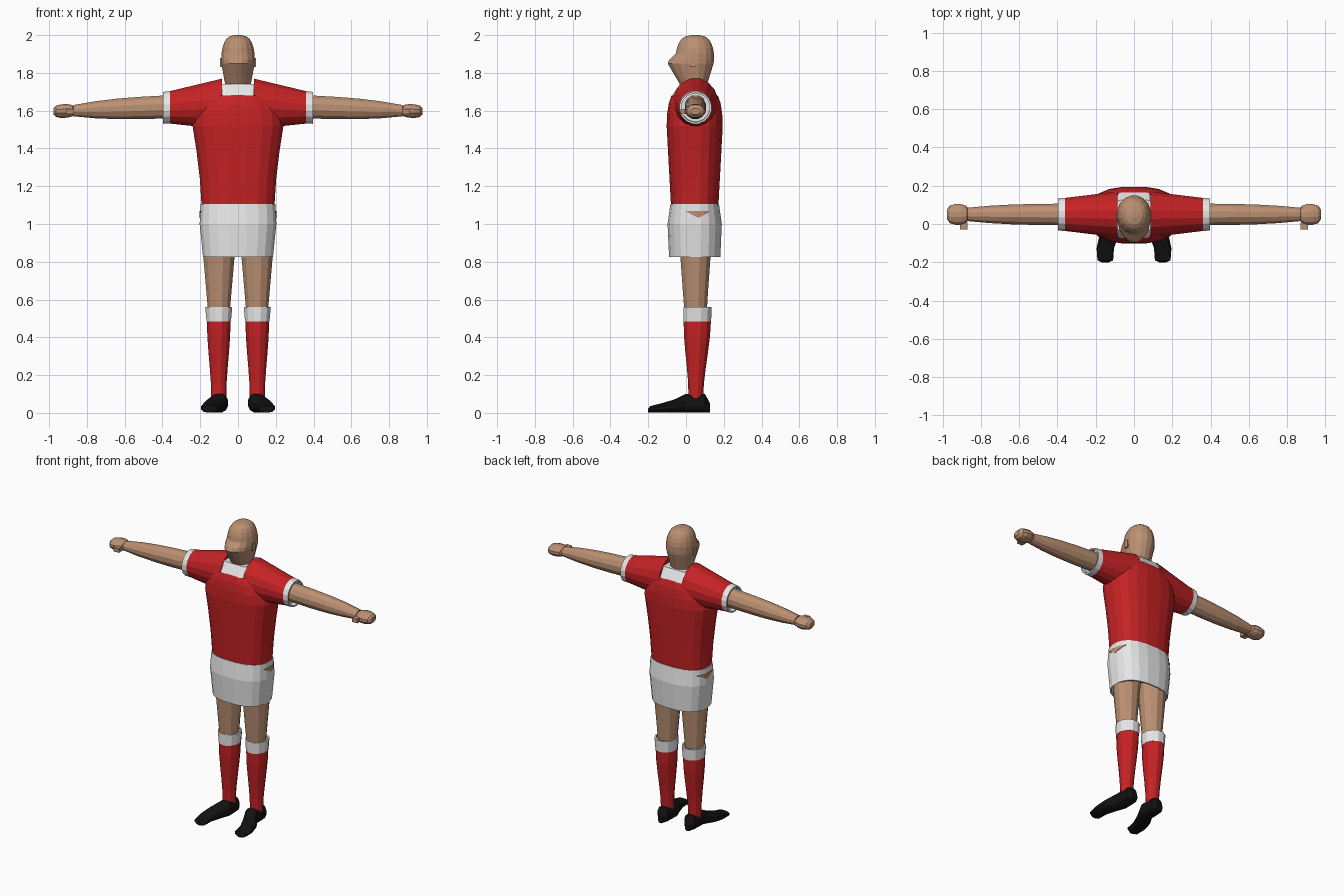
import bpy, bmesh
from math import sin, cos, pi, copysign

if "Cube" in bpy.data.objects:
    bpy.data.objects.remove(bpy.data.objects["Cube"])

SPINE = 0.05   # depth of the body's middle line
HEM = 0.01     # cloth thickness at open ends


def material(name, rgb):
    mat = bpy.data.materials.new(name)
    mat.use_nodes = True
    mat.diffuse_color = (*rgb, 1)
    mat.node_tree.nodes["Principled BSDF"].inputs["Base Color"].default_value = (*rgb, 1)
    return mat


skin = material("skin", (0.5, 0.28, 0.17))
red = material("red cloth", (0.56, 0.016, 0.018))
white = material("white cloth", (0.82, 0.82, 0.82))
black = material("black leather", (0.006, 0.006, 0.006))


def steps(count):
    return [i / count for i in range(count + 1)]


def mix(start, end, t):
    return start + (end - start) * t


def ease(t):
    return t * t * (3 - 2 * t)


def power(value, squareness):
    return copysign(abs(value) ** (2 / squareness), value)


def finish(name, bm, mat):
    bmesh.ops.recalc_face_normals(bm, faces=bm.faces)
    mesh = bpy.data.meshes.new(name)
    bm.to_mesh(mesh)
    bm.free()
    mesh.materials.append(mat)
    bpy.context.collection.objects.link(bpy.data.objects.new(name, mesh))


def skin_over(bm, loops):
    """Join neighbouring loops with quads and cap both ends."""
    for near, far in zip(loops, loops[1:]):
        for i in range(len(near)):
            bm.faces.new((near[i - 1], near[i], far[i], far[i - 1]))
    bm.faces.new(loops[0])
    bm.faces.new(loops[-1])


def loft(name, axis, rings, centre, mat, sides=16, square=2, side=1, hollow=0):
    """Skin rings (position, radius, radius, optional forward radius) along
    an axis; centre maps position to the ring's middle; hollow sinks the end."""
    if hollow:
        end, wide, deep = rings[-1]
        rings = rings + [(end, wide - HEM, deep - HEM),
                         (end + hollow, wide - HEM, deep - HEM)]
    bm = bmesh.new()
    loops = []
    for position, wide, deep, *forward in rings:
        mid_a, mid_b = centre(position)
        loop = []
        for i in range(sides):
            angle = 2 * pi * (i + 0.5) / sides
            across = power(sin(angle), square)
            reach = forward[0] if forward and across < 0 else deep
            a = mid_a + wide * power(cos(angle), square)
            b = mid_b + reach * across
            x, y, z = {"x": (position, a, b), "y": (a, position, b),
                       "z": (a, b, position)}[axis]
            loop.append(bm.verts.new((x * side, y, z)))
        loops.append(loop)
    skin_over(bm, loops)
    finish(name, bm, mat)


def box(name, middle, size, mat, side):
    bm = bmesh.new()
    bmesh.ops.create_cube(bm, size=1)
    for vert in bm.verts:
        vert.co = [m + c * s for m, c, s in zip(middle, vert.co, size)]
        vert.co.x *= side
    finish(name, bm, mat)


def trunk(z):
    return 0, SPINE - 0.004


# Shirt body: widening to the chest, then rounding over at the shoulders
waist_to_chest = [(mix(1.1, 1.52, t), mix(0.195, 0.243, t ** 1.5), mix(0.127, 0.15, t))
                  for t in steps(3)]
shoulders = [(1.52 + 0.17 * sin(t * pi / 2), 0.12 + 0.123 * cos(t * pi / 2),
              0.11 + 0.04 * cos(t * pi / 2)) for t in steps(4)[1:]]
loft("shirt_body", "z", waist_to_chest + shoulders, trunk, red, sides=20, square=2.5)

# Square neck insert between the shoulders
loft("neck_insert", "z", [(1.68, 0.09, 0.12), (1.74, 0.09, 0.08)], trunk, white, square=9)

# Head: jaw widening up to the forward ridge, then a domed skull
jaw = [(mix(1.7, 1.85, t), mix(0.062, 0.09, t), mix(0.05, 0.098, t), mix(0.06, 0.15, t))
       for t in steps(2)]
ridge = [(1.87, 0.09, 0.1, 0.14)]
skull = [(1.87 + 0.13 * sin(a), *(r * cos(a) ** 0.6 for r in (0.091, 0.102, 0.108)))
         for a in (mix(0.25, 1.5, t) for t in steps(5))]
loft("head", "z", jaw + ridge + skull, lambda z: (0, SPINE), skin)

# Shorts, open at the hem
loft("shorts", "z", [(1.105, 0.2, 0.13), (1, 0.205, 0.145), (0.825, 0.187, 0.137)],
     trunk, white, sides=20, square=2.5, hollow=0.08)

for side, word in ((1, "left_"), (-1, "right_")):
    # Sleeve: the upper edge slopes down while the lower edge stays level
    def sleeve_span(x):
        t = (x - 0.085) / 0.275
        return mix(1.5, 1.53, t), mix(1.772, 1.705, t)

    def sleeve_centre(x):
        return SPINE, sum(sleeve_span(x)) / 2

    sleeve = []
    for t in steps(3):
        x = mix(0.085, 0.36, t)
        low, high = sleeve_span(x)
        sleeve.append((x, mix(0.122, 0.088, t), (high - low) / 2))
    loft(word + "sleeve", "x", sleeve, sleeve_centre, red, side=side)
    loft(word + "sleeve_cuff", "x", [(0.36, 0.088, 0.088), (0.396, 0.086, 0.086)],
         sleeve_centre, white, side=side, hollow=-0.03)

    # Arm tapering to the wrist, closed hand and thumb
    def arm_centre(x):
        return SPINE, 1.635 - 0.04 * x

    arm = [(mix(0.3, 0.87, t), mix(0.058, 0.036, t ** 3), mix(0.063, 0.031, t ** 3))
           for t in steps(5)]
    loft(word + "arm", "x", arm, arm_centre, skin, sides=12, side=side)
    hand = [(0.92 - 0.058 * cos(a), 0.057 * sin(a) ** 0.5, 0.038 * sin(a) ** 0.5)
            for a in (mix(0.2, pi - 0.2, t) for t in steps(5))]
    loft(word + "hand", "x", hand, arm_centre, skin, sides=12, side=side)
    box(word + "thumb", (0.89, -0.01, 1.596), (0.04, 0.036, 0.028), skin, side)
    box(word + "ear", (0.08, 0.036, 1.855), (0.028, 0.028, 0.05), skin, side)

    # Thigh, sock with a turnover, and calf
    def leg_centre(z):
        return 0.101, SPINE + 0.02 * max(0, 0.6 - z) * min(1, z)

    def calf_centre(z):
        return 0.102, SPINE + 0.02 * z

    thigh = [(mix(0.9, 0.52, t), mix(0.092, 0.058, t), mix(0.088, 0.06, t))
             for t in steps(3)]
    loft(word + "thigh", "z", thigh, leg_centre, skin, sides=12, side=side)
    sock = [(mix(0.08, 0.49, t), mix(0.041, 0.065, ease(t)), mix(0.04, 0.075, ease(t)))
            for t in steps(5)]
    loft(word + "sock", "z", sock, calf_centre, red, sides=12, side=side)
    loft(word + "sock_turnover", "z", [(0.485, 0.067, 0.076), (0.56, 0.074, 0.077)],
         calf_centre, white, sides=12, side=side, hollow=-0.03)

    # Shoe: flat sole, splayed outward, sloping from the ankle to a low toe
    shoe = [(0.127, 0.02, 0.025), (0.1, 0.042, 0.05), (0, 0.047, 0.05)]
    shoe += [(-0.19 * t, mix(0.056, 0.042, t), mix(0.05, 0.017, t ** 0.7))
             for t in steps(3)[1:]]
    shoe += [(-0.2, 0.02, 0.01)]
    heights = {y: tall for y, wide, tall in shoe}
    loft(word + "shoe", "y", shoe,
         lambda y: (0.1 + min(0.05, max(0, -y / 2)), heights[y] + 0.002),
         black, sides=12, square=2.6, side=side)

    # Small bare triangle on the hip, following the curve of the shorts
    bm = bmesh.new()
    strips = []
    for u in (2 * t - 1 for t in steps(4)):
        y = 0.065 * (1 + u)
        bulge = (1 - abs((y - trunk(0)[1]) / 0.138) ** 2.5) ** 0.4
        x = 0.205 * bulge
        low = 1.066 - 0.034 * (1 - abs(u))
        strips.append([bm.verts.new((side * (x - back), y, z)) for back, z in
                       ((0, 1.07), (0, low), (HEM * 0.9, low), (HEM * 0.9, 1.07))])
    skin_over(bm, strips)
    finish(word + "hip_patch", bm, skin)
